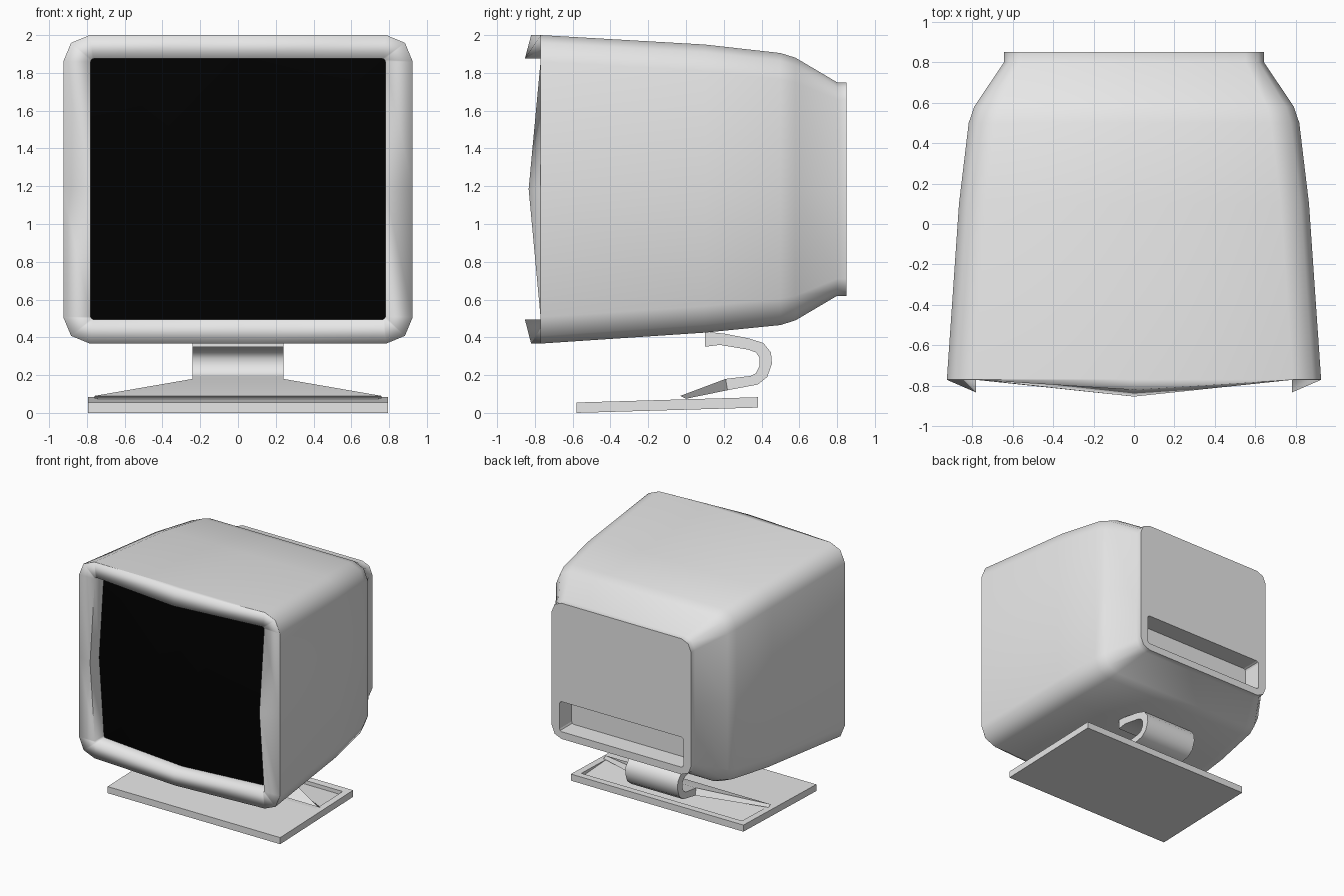
import bpy, bmesh, math

if "Cube" in bpy.data.objects:
    bpy.data.objects.remove(bpy.data.objects["Cube"])


def material(name, rgb):
    m = bpy.data.materials.new(name)
    m.diffuse_color = (*rgb, 1)
    m.use_nodes = True
    m.node_tree.nodes["Principled BSDF"].inputs["Base Color"].default_value = m.diffuse_color
    return m


GREY = material("light grey plastic", (0.8, 0.8, 0.8))
BLACK = material("black glass", (0.0, 0.0, 0.0))


def ring(hx, z0, z1, r, y, side=0.0, top=0.0):
    """Rounded rectangle in the XZ plane; side/top push edge midpoints forward."""
    cz = (z0 + z1) / 2
    pts = []
    for k, (sx, sz) in enumerate([(1, 1), (-1, 1), (-1, -1), (1, -1)]):
        # edge midpoint that comes before this corner
        mid = [(hx, y - side, cz), (0, y - top, z1),
               (-hx, y - side, cz), (0, y - top, z0)][k]
        pts.append(mid)
        ox = sx * (hx - r)
        oz = (z1 - r) if sz > 0 else (z0 + r)
        for j in range(3):
            a = math.radians(90 * k + 45 * j)
            pts.append((ox + r * math.cos(a), y, oz + r * math.sin(a)))
    return pts


def build(name, verts, faces, mat, angle=None, recalc=False):
    me = bpy.data.meshes.new(name)
    me.from_pydata(verts, [], faces)
    bm = bmesh.new()
    bm.from_mesh(me)
    bmesh.ops.remove_doubles(bm, verts=bm.verts, dist=0.0005)
    if recalc:
        bmesh.ops.recalc_face_normals(bm, faces=bm.faces)
    bm.to_mesh(me)
    bm.free()
    me.materials.append(mat)
    ob = bpy.data.objects.new(name, me)
    bpy.context.collection.objects.link(ob)
    if angle is not None:
        bpy.ops.object.select_all(action='DESELECT')
        ob.select_set(True)
        bpy.context.view_layer.objects.active = ob
        bpy.ops.object.shade_smooth_by_angle(angle=math.radians(angle))
    return ob


def loft(name, rings, mat, cap=None, angle=None):
    n = len(rings[0])
    verts = [p for r in rings for p in r]
    faces = []
    for k in range(len(rings) - 1):
        a, b = k * n, (k + 1) * n
        for i in range(n):
            j = (i + 1) % n
            faces.append((b + i, b + j, a + j, a + i))
    if cap == 'last':
        s = (len(rings) - 1) * n
        faces.append(tuple(reversed(range(s, s + n))))
    return build(name, verts, faces, mat, angle)


# Casing: inner bezel wall, bulged lip, then the tapered tube housing
opening = dict(hx=0.78, z0=0.495, z1=1.875, r=0.015, side=0.063, top=0.083)
casing = [
    ring(y=-0.65, **opening),
    ring(y=-0.77, **opening),
    ring(0.925, 0.367, 2.0, 0.14, -0.77, side=0.0, top=0.05),
    ring(0.925, 0.367, 2.0, 0.14, -0.769),
    ring(0.865, 0.425, 1.95, 0.14, 0.10),
    ring(0.817, 0.465, 1.905, 0.14, 0.50),
    ring(0.79, 0.49, 1.88, 0.13, 0.58),
    ring(0.642, 0.62, 1.75, 0.09, 0.80),
    ring(0.642, 0.62, 1.75, 0.09, 0.85),
]
loft("casing", casing, GREY, angle=100)

# Screen: bulging glass set back behind the lip, fanned from its centre
rim = ring(y=-0.65, **opening)
n = len(rim)
build("screen", rim + [(0, -0.775, 1.185)],
      [(i, (i + 1) % n, n) for i in range(n)], BLACK, angle=60)

# Back panel with a recessed connector slot
loft("back_panel", [
    ring(0.642, 0.62, 1.75, 0.09, 0.85),
    ring(0.57, 0.68, 0.93, 0.02, 0.85),
    ring(0.57, 0.68, 0.93, 0.02, 0.69),
], GREY, cap='last')

# Neck: curved band that flares out onto the base (outer y,z, inner y,z, half width)
profile = [
    (0.10, 0.43, 0.10, 0.35, 0.24),
    (0.20, 0.42, 0.18, 0.36, 0.24),
    (0.33, 0.395, 0.33, 0.335, 0.24),
    (0.41, 0.37, 0.37, 0.32, 0.24),
    (0.45, 0.32, 0.39, 0.29, 0.24),
    (0.455, 0.26, 0.39, 0.25, 0.24),
    (0.43, 0.19, 0.37, 0.21, 0.24),
    (0.38, 0.15, 0.34, 0.195, 0.24),
    (0.22, 0.12, 0.21, 0.18, 0.24),
    (0.00, 0.075, -0.03, 0.09, 0.76),
]
verts, faces = [], []
for oy, oz, iy, iz, w in profile:
    verts += [(-w, oy, oz), (w, oy, oz), (w, iy, iz), (-w, iy, iz)]
for k in range(len(profile) - 1):
    for i in range(4):
        j = (i + 1) % 4
        faces.append((4 * k + i, 4 * k + j, 4 * k + 4 + j, 4 * k + 4 + i))
last = 4 * (len(profile) - 1)
faces += [(3, 2, 1, 0), (last, last + 1, last + 2, last + 3)]
build("neck", verts, faces, GREY, angle=60, recalc=True)

# Base: slightly tilted plate, its rear top sunk behind a narrow rim
verts = [(x, y, z) for y, z0, z1 in [(-0.58, 0.0, 0.055), (0.38, 0.028, 0.083)]
         for z in (z0, z1) for x in (-0.795, 0.795)]
verts += [(x, y, z) for y, z in [(-0.03, 0.071), (0.32, 0.081), (0.32, 0.05)]
          for x in (-0.74, 0.74)]
faces = [(0, 1, 3, 2), (4, 6, 7, 5), (0, 4, 5, 1), (0, 2, 6, 4), (1, 5, 7, 3),
         (2, 3, 9, 8), (3, 7, 11, 9), (7, 6, 10, 11), (6, 2, 8, 10),
         (8, 9, 13, 12), (12, 13, 11, 10), (8, 12, 10), (9, 11, 13)]
build("base", verts, faces, GREY, recalc=True)
